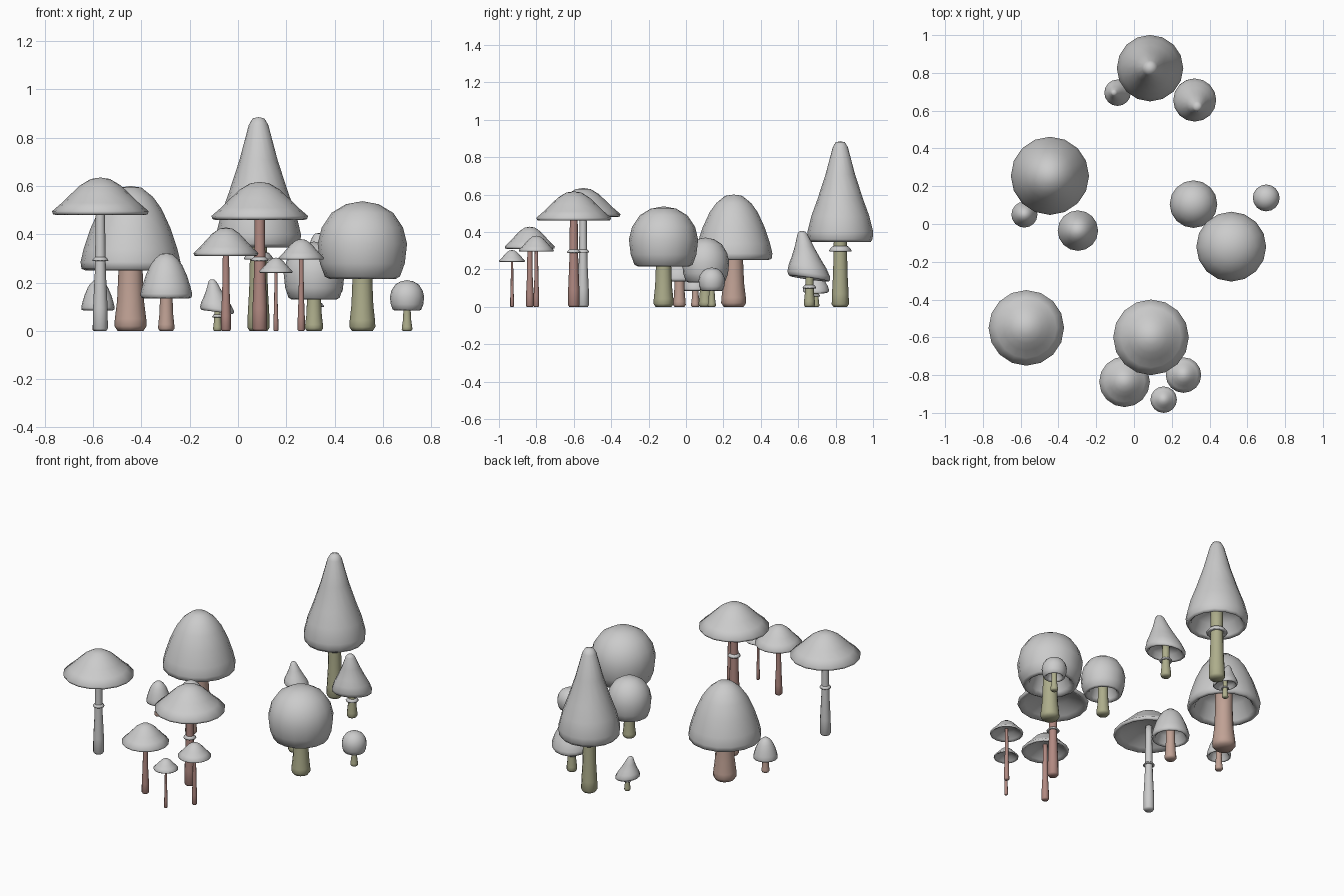
import bpy, bmesh, math

if "Cube" in bpy.data.objects:
    bpy.data.objects.remove(bpy.data.objects["Cube"])


def material(name, rgb):
    m = bpy.data.materials.new(name)
    m.diffuse_color = (*rgb, 1)
    m.use_nodes = True
    m.node_tree.nodes["Principled BSDF"].inputs["Base Color"].default_value = m.diffuse_color
    return m


GREY = material("pale grey", (0.60, 0.60, 0.60))
PINK = material("dusty pink", (0.53, 0.36, 0.30))
RED = material("muted red", (0.44, 0.25, 0.22))
OLIVE = material("olive", (0.42, 0.42, 0.26))

# Cap profiles: (radius, height) fractions, apex first, over the lip and up inside
UMBRELLA = [(0, 1), (.2, .96), (.42, .79), (.6, .57), (.8, .32), (1, .10), (.98, .02),
            (.93, 0), (.8, .10), (.45, .34), (0, .42)]
BELL = [(0, 1), (.22, .98), (.45, .87), (.62, .73), (.8, .5), (.94, .25), (1, .1),
        (.98, .02), (.9, 0), (.8, .05), (.65, .3), (0, .45)]
BALL = [(0, 1), (.37, .96), (.69, .85), (.91, .66), (1, .45), (.95, .2), (.84, .03),
        (.74, 0), (.62, .07), (.5, .3), (0, .4)]
CONE = [(0, 1), (.14, .99), (.23, .94), (.45, .67), (.7, .42), (.88, .26), (1, .1),
        (.98, .03), (.92, 0), (.83, .03), (.7, .15), (0, .25)]


def lathe(name, profile, pos, mat, segments=16, closed=False):
    """Spin (radius, z) points around the vertical axis."""
    bm = bmesh.new()
    rows = []
    for r, z in profile:
        if r < 1e-6:
            rows.append([bm.verts.new((0, 0, z))])
        else:
            rows.append([bm.verts.new((r * math.cos(a), r * math.sin(a), z))
                         for a in (2 * math.pi * i / segments for i in range(segments))])
    pairs = list(zip(rows, rows[1:]))
    if closed:
        pairs.append((rows[-1], rows[0]))
    for a, b in pairs:
        for i in range(segments):
            j = (i + 1) % segments
            if len(a) == 1:
                bm.faces.new((a[0], b[i], b[j]))
            elif len(b) == 1:
                bm.faces.new((a[i], b[0], a[j]))
            else:
                bm.faces.new((a[i], b[i], b[j], a[j]))
    bmesh.ops.recalc_face_normals(bm, faces=bm.faces[:])
    for f in bm.faces:
        f.smooth = True
    me = bpy.data.meshes.new(name)
    bm.to_mesh(me)
    bm.free()
    me.materials.append(mat)
    ob = bpy.data.objects.new(name, me)
    ob.location = (pos[0], pos[1], 0)
    bpy.context.collection.objects.link(ob)
    return ob


def mushroom(name, shape, x, y, r, z0, z1, stem_top, stem_base, mat, ring=None, lean=(0, 0)):
    h = z1 - z0
    # cap, optionally leaning
    cap = lathe(name + "_cap", [(a * r, z0 + t * h) for a, t in shape], (x, y), GREY)
    for v in cap.data.vertices:
        t = (v.co.z - z0) / h
        tilt = (v.co.x * lean[0] + v.co.y * lean[1]) / r
        v.co.x += lean[0] * t
        v.co.y += lean[1] * t
        v.co.z += tilt * 0.4 * (1 - t)
    # stem with a rounded, thicker foot
    top = z0 + 0.44 * h if shape is not CONE else z0 + 0.27 * h
    b = stem_base
    lathe(name + "_stem",
          [(0, 0), (b * .8, 0), (b, b * .3), (b * .97, z0 * .2),
           ((b + stem_top * 2) / 3, z0 * .5), (stem_top, z0), (stem_top, top), (0, top)],
          (x, y), mat, 12)
    # skirt ring around the stem
    if ring:
        s = stem_top
        lathe(name + "_ring",
              [(s * .9, ring + s * .6), (s * 1.25, ring + s * .5), (s * 1.75, ring - s * .1),
               (s * 1.65, ring - s * .3), (s * .9, ring - s * .1)],
              (x, y), GREY, 12, True)


# Umbrella mushrooms
mushroom("lone_umbrella", UMBRELLA, -.57, -.55, .2, .48, .635, .019, .031, GREY, .295)
mushroom("tall_umbrella", UMBRELLA, .09, -.60, .2, .46, .617, .021, .031, RED, .295)
mushroom("medium_umbrella", UMBRELLA, -.05, -.835, .134, .31, .428, .013, .021, RED)
mushroom("small_umbrella", UMBRELLA, .262, -.80, .094, .295, .38, .009, .015, RED)
mushroom("tiny_umbrella", UMBRELLA, .157, -.93, .07, .24, .303, .006, .010, RED)

# Bell mushrooms
mushroom("large_bell", BELL, -.445, .255, .207, .25, .60, .05, .067, PINK)
mushroom("medium_bell", BELL, -.297, -.035, .107, .135, .322, .026, .034, PINK)
mushroom("small_bell", BELL, -.58, .05, .069, .085, .212, .017, .023, PINK)

# Ball mushrooms
mushroom("large_ball", BALL, .515, -.12, .185, .215, .537, .041, .054, OLIVE)
mushroom("medium_ball", BALL, .315, .105, .126, .13, .37, .029, .038, OLIVE)
mushroom("small_ball", BALL, .70, .138, .071, .085, .21, .015, .022, OLIVE)

# Pointed mushrooms
mushroom("tall_cone", CONE, .085, .825, .176, .345, .885, .035, .046, OLIVE, .305)
mushroom("medium_cone", CONE, .32, .66, .114, .15, .405, .021, .030, OLIVE, .105, (.015, -.04))
mushroom("small_cone", CONE, -.085, .695, .07, .078, .213, .013, .018, OLIVE, .06, (-.022, 0))
